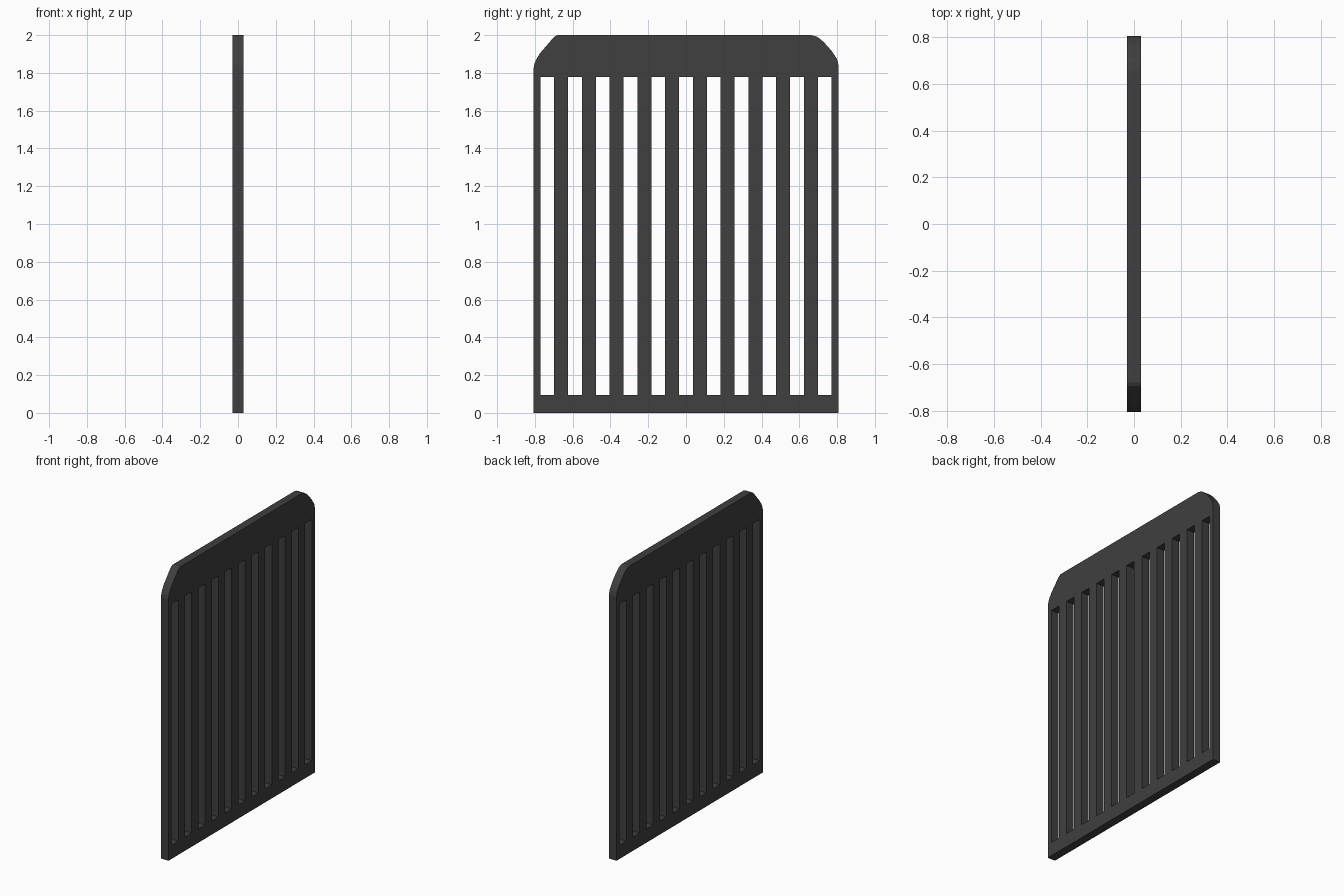
import bpy
from math import radians

if "Cube" in bpy.data.objects:
    bpy.data.objects.remove(bpy.data.objects["Cube"])

HALF_W, HALF_T = 0.807, 0.029
SLOTS, PITCH, SLOT_W = 11, 0.147, 0.073
SLOT_BOTTOM, SLOT_TOP = 0.095, 1.777

curve = bpy.data.curves.new("slatted_panel", 'CURVE')
curve.dimensions = '2D'
curve.fill_mode = 'BOTH'
curve.extrude = HALF_T


def add_loop(points):
    s = curve.splines.new('POLY')
    s.points.add(len(points) - 1)
    for p, (y, z) in zip(s.points, points):
        p.co = (y, z, 0, 1)
    s.use_cyclic_u = True


# Outer outline with slightly different worn corners left and right
add_loop([
    (-HALF_W, 0), (HALF_W, 0),
    (HALF_W, 1.84), (0.80, 1.872), (0.772, 1.915), (0.735, 1.957),
    (0.712, 1.979), (0.69, 1.993), (0.66, 2.0),
    (-0.68, 2.0), (-0.695, 1.993), (-0.712, 1.975), (-0.772, 1.905),
    (-0.79, 1.877), (-0.802, 1.85), (-HALF_W, 1.825),
])

# Vertical slots between the slats
for i in range(SLOTS):
    c = (i - (SLOTS - 1) / 2) * PITCH
    a, b = c - SLOT_W / 2, c + SLOT_W / 2
    add_loop([(a, SLOT_BOTTOM), (a, SLOT_TOP), (b, SLOT_TOP), (b, SLOT_BOTTOM)])

# Stand the panel upright in the YZ plane and turn it into a mesh
panel = bpy.data.objects.new("slatted_panel", curve)
bpy.context.collection.objects.link(panel)
panel.rotation_euler = (radians(90), 0, radians(90))
bpy.context.view_layer.objects.active = panel
panel.select_set(True)
bpy.ops.object.convert(target='MESH')
panel = bpy.context.object
bpy.ops.object.transform_apply(rotation=True)
bpy.ops.object.shade_flat()

# Dark paint
paint = bpy.data.materials.new("dark_paint")
paint.diffuse_color = (0.05, 0.05, 0.05, 1)
paint.use_nodes = True
paint.node_tree.nodes["Principled BSDF"].inputs["Base Color"].default_value = paint.diffuse_color
panel.data.materials.clear()
panel.data.materials.append(paint)
